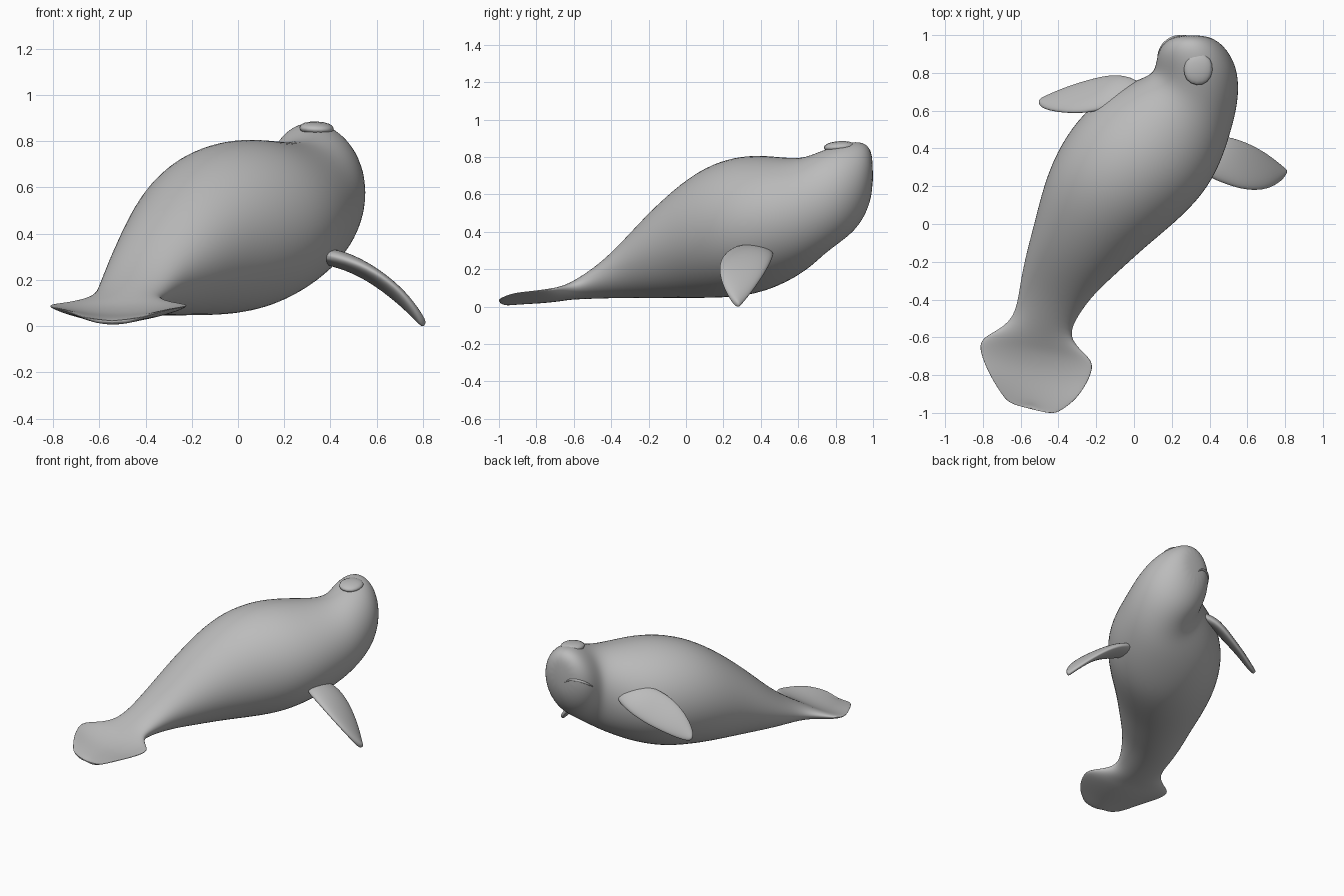
import bpy, math
from mathutils import Vector

cube = bpy.data.objects.get("Cube")
if cube:
    bpy.data.objects.remove(cube, do_unlink=True)

skin = bpy.data.materials.new("grey_skin")
skin.use_nodes = True
GREY = (0.5, 0.5, 0.5, 1)
skin.diffuse_color = GREY
skin.node_tree.nodes["Principled BSDF"].inputs["Base Color"].default_value = GREY


def add_object(name, data):
    obj = bpy.data.objects.new(name, data)
    bpy.context.collection.objects.link(obj)
    data.materials.append(skin)
    return obj


def smooth(obj, levels=2):
    mod = obj.modifiers.new("Subdivision", "SUBSURF")
    mod.levels = mod.render_levels = levels
    for poly in obj.data.polygons:
        poly.use_smooth = True


def loft(name, rings, sides=16):
    """Skin elliptical rings: (centre, half width vector, half height vector, bow)."""
    verts, faces = [], []
    for centre, a, b, bow in rings:
        for i in range(sides):
            t = math.tau * i / sides
            p = centre + a * math.cos(t) + b * math.sin(t)
            verts.append(p + Vector((0, 0, bow * math.cos(t) ** 2)))
    for r in range(len(rings) - 1):
        for i in range(sides):
            j = (i + 1) % sides
            k = r * sides
            faces.append((k + i, k + j, k + sides + j, k + sides + i))
    faces.append(tuple(reversed(range(sides))))
    faces.append(tuple(range(len(verts) - sides, len(verts))))
    mesh = bpy.data.meshes.new(name)
    mesh.from_pydata(verts, [], faces)
    obj = add_object(name, mesh)
    smooth(obj)
    return obj


# Body and tail fluke: x, y, half width, bottom, top, yaw of the ring, bow
stations = [
    (-.545, -.985, .11, .005, .02, -14, .02),
    (-.54, -.95, .16, .005, .03, -14, .03),
    (-.53, -.87, .235, .01, .04, -14, .05),
    (-.525, -.77, .29, .015, .05, -13, .05),
    (-.515, -.68, .315, .025, .08, -11, .04),
    (-.51, -.63, .25, .035, .11, -12, .02),
    (-.49, -.55, .145, .04, .16, -18, 0),
    (-.45, -.40, .175, .045, .26, -28, 0),
    (-.39, -.26, .21, .045, .40, -31, 0),
    (-.31, -.13, .255, .045, .54, -31, 0),
    (-.21, .04, .315, .045, .69, -31, 0),
    (-.10, .19, .365, .045, .78, -31, 0),
    (.03, .35, .39, .06, .815, -31, 0),
    (.15, .50, .36, .12, .80, -31, 0),
    (.27, .63, .28, .20, .79, -29, 0),
    (.325, .72, .24, .27, .83, -18, 0),
    (.335, .82, .22, .34, .87, -5, 0),
    (.315, .91, .19, .41, .885, 0, 0),
    (.305, .97, .14, .51, .87, 0, 0),
    (.305, 1.0, .07, .62, .81, 0, 0),
]
rings = []
for x, y, hw, low, high, yaw, bow in stations:
    ang = math.radians(yaw)
    rings.append((Vector((x, y, (low + high) / 2)),
                  Vector((math.cos(ang), math.sin(ang), 0)) * hw * 1.02,
                  Vector((0, 0, (high - low) / 2)) * 1.02, bow))
body = loft("body", rings)

# Small notch in the middle of the fluke's trailing edge
for v in body.data.vertices[:16]:
    if abs(v.co.x + .545) < .03:
        v.co.y += .035


# Flippers: pairs of leading and trailing edge points
def flipper(name, pairs, thick):
    pairs = [(Vector(p), Vector(q)) for p, q in pairs]
    mids = [(p + q) / 2 for p, q in pairs]
    axis = mids[-1] - mids[0]
    out = []
    for i, (p, q) in enumerate(pairs):
        half = (p - q) / 2
        b = axis.cross(half).normalized() * thick * (1 - .8 * i / len(pairs))
        out.append((mids[i], half * 1.03, b, 0))
    return loft(name, out, 12)


flipper("right_flipper", [
    ((.10, .72, .55), (-.04, .54, .62)),
    ((-.05, .80, .50), (-.13, .62, .61)),
    ((-.20, .775, .42), (-.25, .585, .58)),
    ((-.36, .725, .36), (-.39, .59, .50)),
    ((-.47, .675, .32), (-.48, .61, .40)),
    ((-.505, .655, .33), (-.505, .635, .35))], .045)
flipper("left_flipper", [
    ((.36, .47, .30), (.34, .27, .32)),
    ((.49, .47, .27), (.47, .215, .29)),
    ((.62, .425, .18), (.59, .175, .24)),
    ((.73, .355, .08), (.71, .18, .15)),
    ((.79, .30, .015), (.785, .23, .05)),
    ((.81, .285, .0), (.805, .265, .01))], .045)

# Snout pad on top of the head
bpy.ops.mesh.primitive_cube_add(size=1, location=(.34, .82, .855))
pad = bpy.context.object
pad.name = "snout_pad"
pad.scale = (.18, .20, .07)
pad.rotation_euler = (math.radians(4), math.radians(3), math.radians(-6))
pad.data.materials.append(skin)
smooth(pad)

# Mouth line laid on the face
bpy.context.view_layer.update()
face = body.evaluated_get(bpy.context.evaluated_depsgraph_get())
curve = bpy.data.curves.new("mouth", "CURVE")
curve.dimensions = "3D"
curve.bevel_depth = .007
curve.bevel_resolution = 2
line = curve.splines.new("POLY")
steps = 9
line.points.add(steps - 1)
for i in range(steps):
    t = i / (steps - 1)
    guess = Vector((.28 - .15 * t, 1.0 - .11 * t, .67 + .035 * math.sin(t * math.pi * 1.3)))
    hit = face.closest_point_on_mesh(guess)[1]
    line.points[i].co = (*hit, 1)
    line.points[i].radius = .3 + math.sin(t * math.pi)
add_object("mouth", curve)
